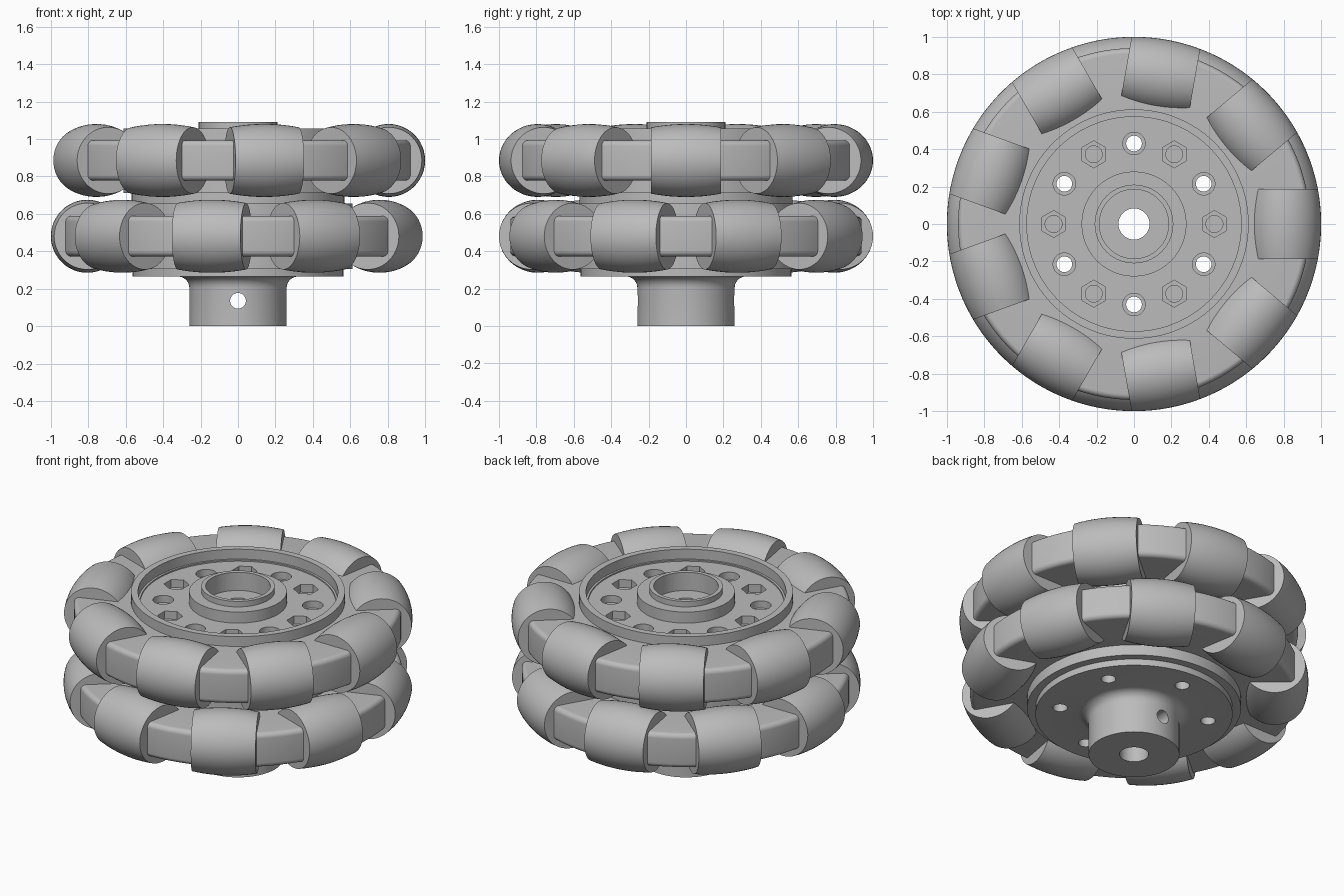
import bpy, bmesh, math
from mathutils import Matrix, Vector

if "Cube" in bpy.data.objects:
    bpy.data.objects.remove(bpy.data.objects["Cube"])

gray = bpy.data.materials.new("plain_gray")
gray.use_nodes = True
COLOR = (0.5, 0.5, 0.5, 1)
gray.diffuse_color = COLOR
gray.node_tree.nodes["Principled BSDF"].inputs["Base Color"].default_value = COLOR


def finish(name, bm):
    bmesh.ops.recalc_face_normals(bm, faces=bm.faces)
    mesh = bpy.data.meshes.new(name)
    bm.to_mesh(mesh)
    bm.free()
    mesh.materials.append(gray)
    ob = bpy.data.objects.new(name, mesh)
    bpy.context.collection.objects.link(ob)
    return ob


def smooth(ob):
    bpy.ops.object.select_all(action="DESELECT")
    ob.select_set(True)
    bpy.context.view_layer.objects.active = ob
    bpy.ops.object.shade_smooth_by_angle(angle=math.radians(30))


def lathe(bm, profile, steps, matrix=Matrix()):
    """Revolve a closed (radius, height) loop round the local z axis."""
    rings = []
    for i in range(steps):
        turn = matrix @ Matrix.Rotation(math.tau * i / steps, 4, "Z")
        rings.append([bm.verts.new(turn @ Vector((r, 0, z))) for r, z in profile])
    for i in range(steps):
        a, b = rings[i], rings[(i + 1) % steps]
        for j in range(len(profile)):
            k = (j + 1) % len(profile)
            bm.faces.new((a[j], b[j], b[k], a[k]))


def arc(cx, cz, radius, start, end, count=6):
    angles = [math.radians(start + (end - start) * i / count) for i in range(count + 1)]
    return [(cx + radius * math.cos(a), cz + radius * math.sin(a)) for a in angles]


def drill(bm, radius, low, high, matrix=Matrix(), sides=32):
    place = matrix @ Matrix.Translation((0, 0, (low + high) / 2))
    bmesh.ops.create_cone(bm, cap_ends=True, segments=sides, radius1=radius,
                          radius2=radius, depth=high - low, matrix=place)


def cut(target, bm):
    cutter = finish("hole_cutter", bm)
    cutter.hide_render = True
    mod = target.modifiers.new("holes", "BOOLEAN")
    mod.object, mod.operation, mod.solver = cutter, "DIFFERENCE", "EXACT"
    bpy.ops.object.select_all(action="DESELECT")
    bpy.context.view_layer.objects.active = target
    target.select_set(True)
    bpy.ops.object.modifier_apply(modifier=mod.name)
    bpy.data.objects.remove(cutter)


ROWS = {"lower": (0.48, 20), "upper": (0.885, 0)}
ROLLERS = 9
BOLT_RADIUS = 0.43

# Hub: shaft collar, stacked discs, raised rim and bearing seat
hub_profile = [(0.083, 0), (0.26, 0)] + arc(0.32, 0.205, 0.06, 180, 90) + [
    (0.565, 0.265), (0.565, 0.305), (0.613, 0.305), (0.613, 0.655), (0.57, 0.655),
    (0.57, 0.71), (0.613, 0.71), (0.613, 1.055), (0.573, 1.055), (0.573, 0.985),
    (0.28, 0.985), (0.28, 1.055), (0.21, 1.055), (0.21, 1.09), (0.185, 1.09),
    (0.185, 0.975), (0.083, 0.975)]
bm = bmesh.new()
lathe(bm, hub_profile, 96)
hub = finish("hub", bm)


def bolt_circle(start):
    return [Matrix.Rotation(math.radians(start + 60 * i), 4, "Z")
            @ Matrix.Translation((BOLT_RADIUS, 0, 0))
            @ Matrix.Rotation(-math.radians(start + 60 * i), 4, "Z") for i in range(6)]


# Holes: through bolts, counterbores, hex nut pockets, screw holes, set-screw hole
cuts = [(30, 0.042, 0.1, 1.2, 32), (30, 0.06, 0.94, 1.2, 32),
        (0, 0.072, 0.935, 1.2, 6), (0, 0.045, 0.86, 1.0, 32)]
for start, radius, low, high, sides in cuts:
    bm = bmesh.new()
    for place in bolt_circle(start):
        drill(bm, radius, low, high, place, sides)
    cut(hub, bm)
bm = bmesh.new()
drill(bm, 0.042, -0.5, 0.5, Matrix.Translation((0, 0, 0.135)) @ Matrix.Rotation(math.pi / 2, 4, "X"))
cut(hub, bm)
smooth(hub)

# Barrel roller: its outside follows the rolling circle of the wheel
HALF, AXIS = 0.186, 0.805
barrel = [(0.04, -HALF)]
for i in range(13):
    t = -HALF + 2 * HALF * i / 12
    barrel.append((math.sqrt(1 - t * t) - AXIS, t))
barrel.append((0.04, HALF))

for row, (z, offset) in ROWS.items():
    # Carrier ring filling the gaps between the rollers
    bm = bmesh.new()
    ring = [(0.56, z - 0.108)] + arc(0.91, z - 0.078, 0.03, -90, 0)
    ring += arc(0.91, z + 0.078, 0.03, 0, 90) + [(0.56, z + 0.108)]
    lathe(bm, ring, 108)
    smooth(finish(row + "_carrier_ring", bm))

    # Ring of rollers with tangential axes
    for n in range(ROLLERS):
        angle = math.radians(offset + n * 360 / ROLLERS)
        place = (Matrix.Rotation(angle, 4, "Z") @ Matrix.Translation((AXIS, 0, z))
                 @ Matrix.Rotation(math.pi / 2, 4, "X"))
        bm = bmesh.new()
        lathe(bm, barrel, 48, place)
        smooth(finish(f"{row}_roller_{n + 1}", bm))
